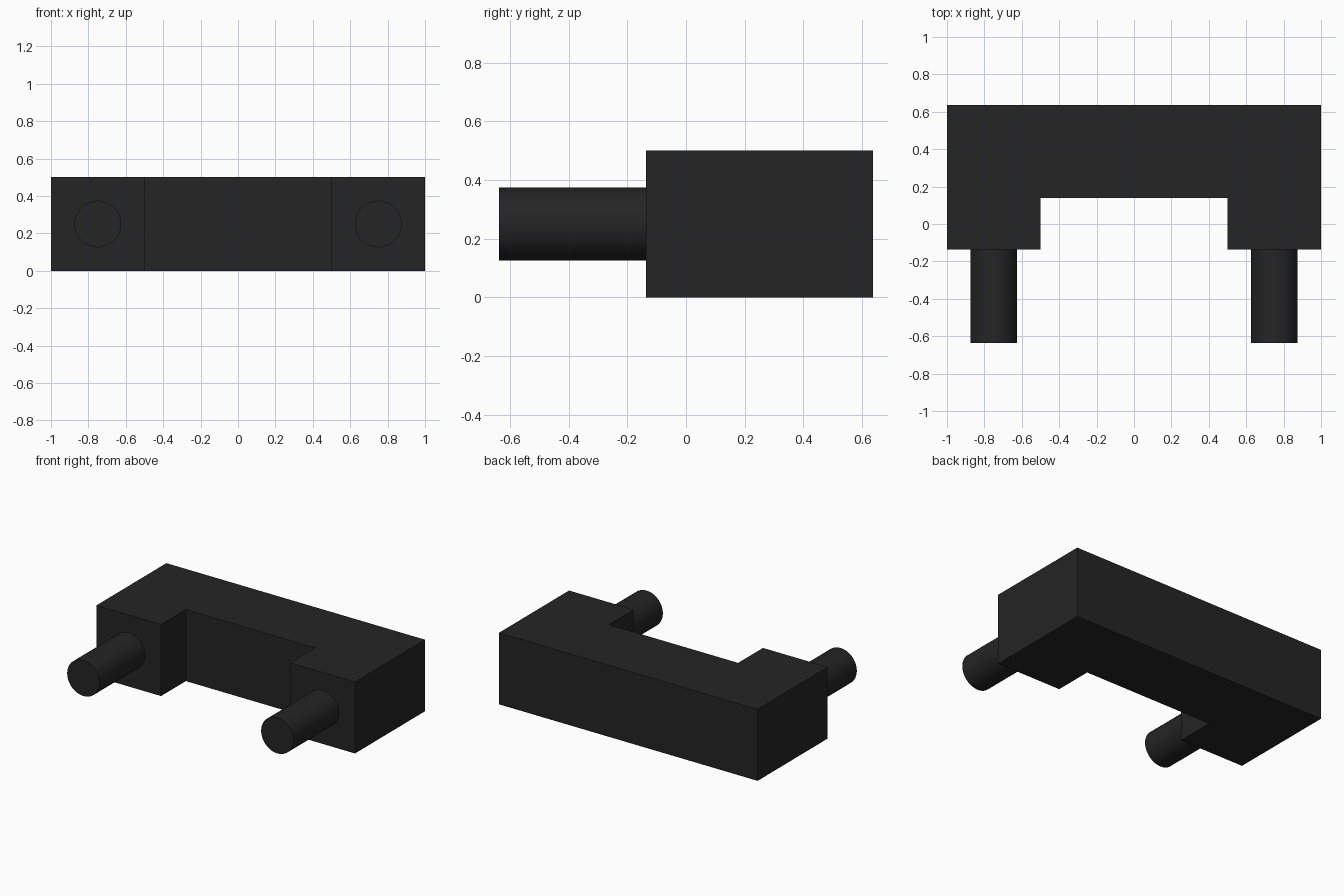
import bpy, bmesh, math

if "Cube" in bpy.data.objects:
    bpy.data.objects.remove(bpy.data.objects["Cube"])

black = bpy.data.materials.new("black_plastic")
black.diffuse_color = (0.018, 0.018, 0.018, 1)
black.use_nodes = True
black.node_tree.nodes["Principled BSDF"].inputs["Base Color"].default_value = black.diffuse_color

FRONT, LEG, INNER, BACK = -0.637, -0.136, 0.138, 0.637
HEIGHT = 0.5

# U-shaped bracket: half profile, mirrored in x, then extruded upward
half = [(1.0, BACK), (1.0, LEG), (0.5, LEG), (0.5, INNER)]
outline = half + [(-x, y) for x, y in reversed(half)]
bm = bmesh.new()
face = bm.faces.new([bm.verts.new((x, y, 0)) for x, y in outline])
ext = bmesh.ops.extrude_face_region(bm, geom=[face])
top = [v for v in ext["geom"] if isinstance(v, bmesh.types.BMVert)]
bmesh.ops.translate(bm, verts=top, vec=(0, 0, HEIGHT))
bmesh.ops.recalc_face_normals(bm, faces=bm.faces)
mesh = bpy.data.meshes.new("bracket")
bm.to_mesh(mesh)
bm.free()
mesh.materials.append(black)
bracket = bpy.data.objects.new("bracket", mesh)
bpy.context.collection.objects.link(bracket)


# Round pegs projecting forward from each leg
def peg(name, x):
    bpy.ops.mesh.primitive_cylinder_add(
        vertices=48, radius=0.125, depth=LEG - FRONT,
        location=(x, (LEG + FRONT) / 2, HEIGHT / 2),
        rotation=(math.pi / 2, 0, 0))
    obj = bpy.context.object
    obj.name = name
    obj.data.materials.append(black)
    bpy.ops.object.shade_smooth_by_angle()


for side, x in (("left", -0.75), ("right", 0.75)):
    peg(side + "_peg", x)
